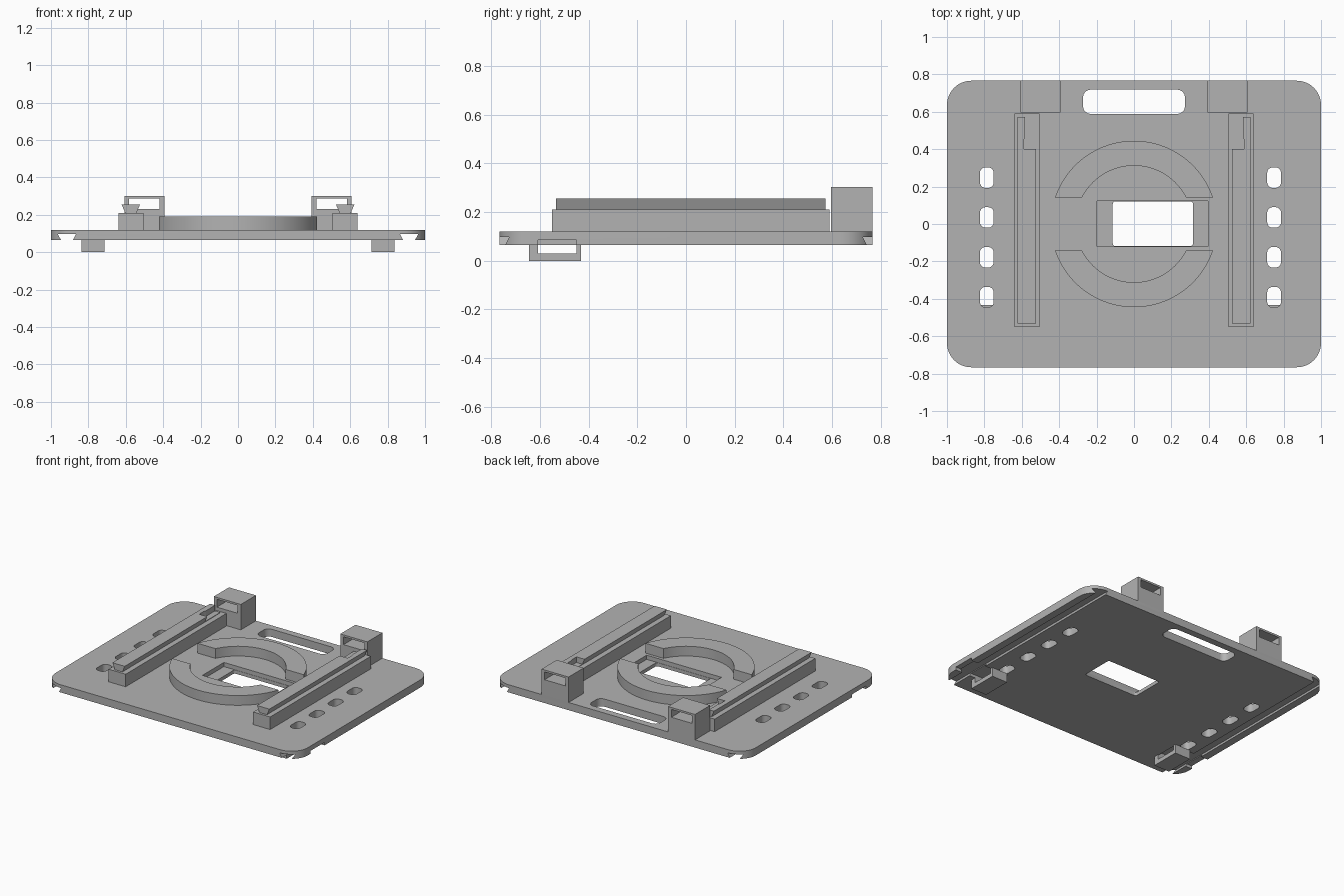
import bpy, bmesh, math
from mathutils import Vector

cube = bpy.data.objects.get("Cube")
if cube:
    bpy.data.objects.remove(cube, do_unlink=True)

grey = bpy.data.materials.new("plain grey")
grey.use_nodes = True
colour = (0.45, 0.45, 0.45, 1)
grey.diffuse_color = colour
grey.node_tree.nodes["Principled BSDF"].inputs["Base Color"].default_value = colour


def prism(name, points, axis, start, end):
    """Extrude a 2D outline along y or z."""
    bm = bmesh.new()
    place = {"y": lambda a, b: (a, start, b), "z": lambda a, b: (a, b, start)}[axis]
    shift = Vector((0, end - start, 0)) if axis == "y" else Vector((0, 0, end - start))
    face = bm.faces.new([bm.verts.new(place(*p)) for p in points])
    top = bmesh.ops.extrude_face_region(bm, geom=[face])["geom"]
    bmesh.ops.translate(bm, vec=shift, verts=[v for v in top if isinstance(v, bmesh.types.BMVert)])
    bmesh.ops.recalc_face_normals(bm, faces=bm.faces)
    mesh = bpy.data.meshes.new(name)
    bm.to_mesh(mesh)
    bm.free()
    mesh.materials.append(grey)
    obj = bpy.data.objects.new(name, mesh)
    bpy.context.collection.objects.link(obj)
    return obj


def rounded(x0, x1, y0, y1, r, steps=8):
    """Rounded rectangle outline."""
    corners = [(x1 - r, y1 - r), (x0 + r, y1 - r), (x0 + r, y0 + r), (x1 - r, y0 + r)]
    pts = []
    for i, (cx, cy) in enumerate(corners):
        for s in range(steps + 1):
            a = math.pi / 2 * (i + s / steps)
            pts.append((cx + r * math.cos(a), cy + r * math.sin(a)))
    return pts


def box(name, x0, x1, y0, y1, z0, z1):
    x0, x1 = min(x0, x1), max(x0, x1)
    return prism(name, [(x0, y0), (x1, y0), (x1, y1), (x0, y1)], "z", z0, z1)


def cut(target, cutter):
    """Subtract the cutter, bake the result and drop the cutter."""
    cutter.hide_render = True
    mod = target.modifiers.new("cut", "BOOLEAN")
    mod.operation = "DIFFERENCE"
    mod.solver = "EXACT"
    mod.object = cutter
    bpy.context.view_layer.update()
    graph = bpy.context.evaluated_depsgraph_get()
    mesh = bpy.data.meshes.new_from_object(target.evaluated_get(graph))
    target.modifiers.clear()
    target.data = mesh
    bpy.data.objects.remove(cutter, do_unlink=True)


def smooth(obj):
    obj.data.shade_smooth()
    obj.data.set_sharp_from_angle(angle=math.radians(30))


BOTTOM, TOP = 0.065, 0.12

# Base plate with handle slot and stepped window
plate = prism("base_plate", rounded(-1, 1, -0.766, 0.766, 0.13, 12), "z", BOTTOM, TOP)
cut(plate, prism("handle_cutter", rounded(-0.272, 0.272, 0.589, 0.718, 0.04), "z", 0, 0.2))
cut(plate, box("recess_cutter", -0.198, 0.396, -0.12, 0.123, 0.09, 0.2))
cut(plate, prism("window_cutter", rounded(-0.114, 0.316, -0.118, 0.121, 0.015, 4), "z", 0, 0.2))

# Rows of vent slots
for cx in (-0.787, 0.749):
    for i in range(4):
        cy = 0.248 - 0.213 * i
        outline = rounded(cx - 0.037, cx + 0.037, cy - 0.055, cy + 0.055, 0.03, 6)
        cut(plate, prism("vent_cutter", outline, "z", 0, 0.2))

for side, word in ((1, "left"), (-1, "right")):
    # Dovetail groove and strap channel under the plate
    groove = [(0.883, 0.05), (0.946, 0.05), (0.946, BOTTOM), (0.964, 0.097),
              (0.866, 0.097), (0.883, BOTTOM)]
    cut(plate, prism("groove_cutter", [(side * x, z) for x, z in groove], "y", -0.9, 0.9))
    cut(plate, box("channel_cutter", side * 0.72, side * 1.1, -0.607, -0.45, 0, 0.086))

    # Foot loop
    foot = box(word + "_foot_loop", side * 0.713, side * 0.837, -0.644, -0.432, 0, BOTTOM)
    cut(foot, box("loop_cutter", side * 0.6, side * 0.9, -0.607, -0.45, 0.03, 0.1))

    # Rail base and dovetail rail with a latch notch
    box(word + "_rail_base", side * 0.505, side * 0.64, -0.55, 0.59, TOP, 0.21)
    profile = [(0.543, 0.21), (0.603, 0.21), (0.622, 0.255), (0.524, 0.255)]
    rail = prism(word + "_dovetail_rail", [(side * x, z) for x, z in profile], "y", -0.533, 0.572)
    notch = [(0.5, 0.4), (0.588, 0.4), (0.588, 0.45), (0.582, 0.47), (0.582, 0.6), (0.5, 0.6)]
    cut(rail, prism("notch_cutter", [(side * x, y) for x, y in notch], "z", 0.215, 0.3))

    # Hollow rear block
    block = box(word + "_rear_block", side * 0.394, side * 0.608, 0.595, 0.766, TOP, 0.302)
    cut(block, box("block_cutter", side * 0.42, side * 0.584, 0.5, 0.9, 0.232, 0.288))

# Two curved ring segments
for sign, word in ((1, "rear"), (-1, "front")):
    arc = []
    for radius, order in ((0.445, 1), (0.312, -1)):
        a0 = math.asin(0.142 / radius)
        run = [a0 + (math.pi - 2 * a0) * i / 40 for i in range(41)][::order]
        arc += [(radius * math.cos(a), sign * radius * math.sin(a)) for a in run]
    smooth(prism(word + "_ring_segment", arc, "z", TOP, 0.19))

smooth(plate)
